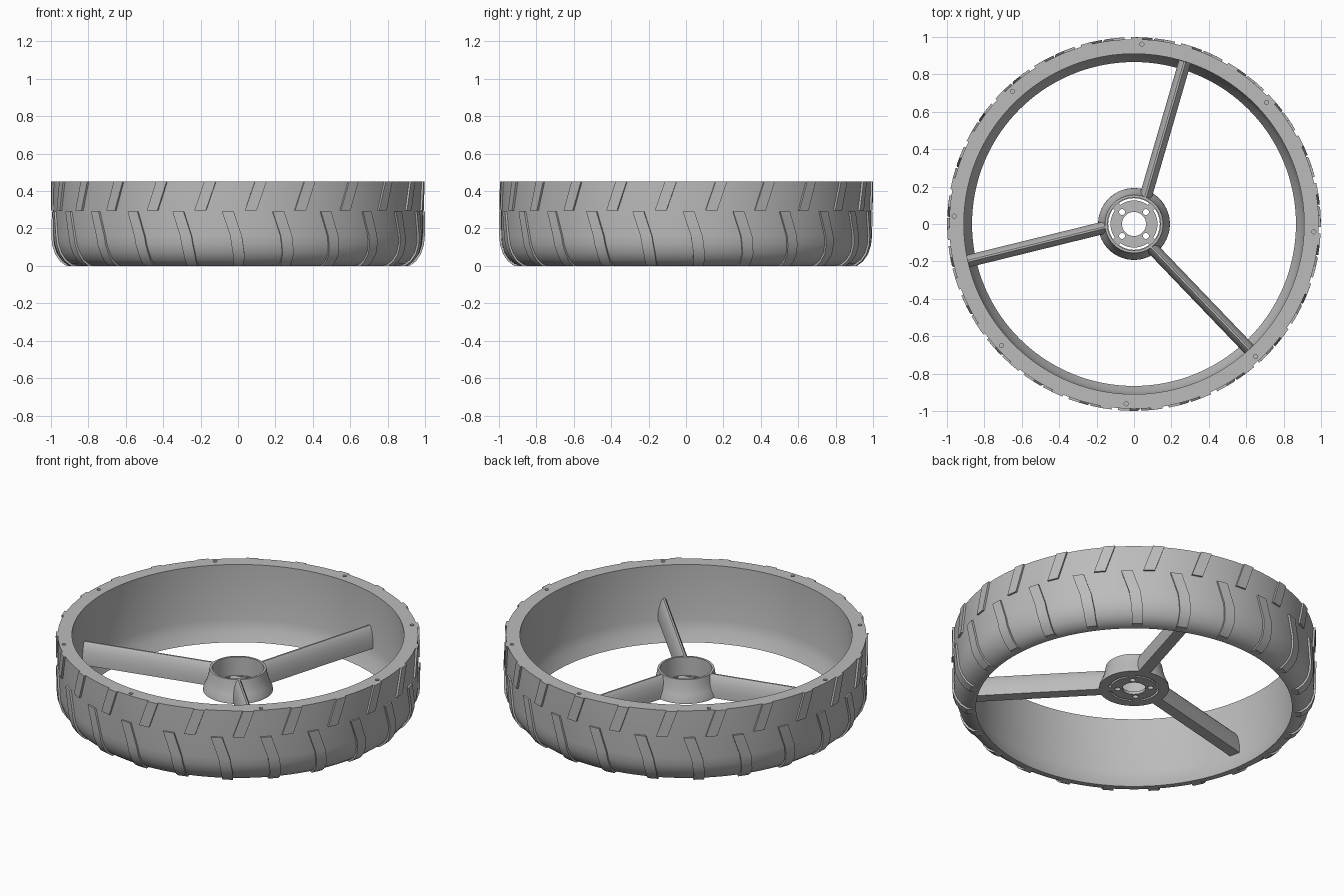
import bpy, bmesh
from math import sin, cos, radians, pi

if "Cube" in bpy.data.objects:
    bpy.data.objects.remove(bpy.data.objects["Cube"])

grey = bpy.data.materials.new("plain grey")
grey.use_nodes = True
colour = (0.5, 0.5, 0.5, 1)
grey.diffuse_color = colour
grey.node_tree.nodes["Principled BSDF"].inputs["Base Color"].default_value = colour


def finish(name, bm):
    bmesh.ops.recalc_face_normals(bm, faces=bm.faces)
    mesh = bpy.data.meshes.new(name)
    bm.to_mesh(mesh)
    bm.free()
    mesh.materials.append(grey)
    ob = bpy.data.objects.new(name, mesh)
    bpy.context.collection.objects.link(ob)
    return ob


def loft(bm, rings, closed=False):
    """Skin a list of equal-sized closed cross-sections."""
    loops = [[bm.verts.new(p) for p in ring] for ring in rings]
    n = len(loops[0])
    for i in range(len(loops) - (not closed)):
        a, b = loops[i], loops[(i + 1) % len(loops)]
        for j in range(n):
            k = (j + 1) % n
            bm.faces.new((a[j], a[k], b[k], b[j]))
    if not closed:
        bm.faces.new(loops[0][::-1])
        bm.faces.new(loops[-1])


def polar(r, a, z):
    return (r * cos(a), r * sin(a), z)


def lathe(name, profile, steps=144):
    bm = bmesh.new()
    loft(bm, [[polar(r, 2 * pi * i / steps, z) for r, z in profile]
              for i in range(steps)], closed=True)
    return finish(name, bm)


def arc_block(bm, r0, r1, z0, z1, start, end, steps=12):
    section = [(r0, z0), (r1, z0), (r1, z1), (r0, z1)]
    loft(bm, [[polar(r, start + (end - start) * i / steps, z) for r, z in section]
              for i in range(steps + 1)])


def rod(bm, r, angle, radius, z0, z1, sides=20):
    cx, cy, _ = polar(r, angle, 0)
    loft(bm, [[(cx + radius * cos(2 * pi * i / sides),
                cy + radius * sin(2 * pi * i / sides), z) for i in range(sides)]
              for z in (z0, z1)])


def cut(ob, bm):
    """Subtract the cutter and keep the result as plain mesh."""
    cutter = finish("cutter", bm)
    cutter.hide_render = True
    mod = ob.modifiers.new("cut", 'BOOLEAN')
    mod.operation, mod.solver, mod.object = 'DIFFERENCE', 'EXACT', cutter
    graph = bpy.context.evaluated_depsgraph_get()
    mesh = bpy.data.meshes.new_from_object(ob.evaluated_get(graph))
    ob.modifiers.clear()
    ob.data = mesh
    bpy.data.objects.remove(cutter)


# Tyre shell: straight wall, rounded shoulder at the bottom
shoulder = [(0.988, 0.16), (0.984, 0.115), (0.97, 0.07), (0.945, 0.033),
            (0.915, 0.01), (0.88, 0)]
tyre = lathe("tyre", [(0.91, 0.45), (0.988, 0.45)] + shoulder
             + [(0.866, 0), (0.895, 0.06), (0.91, 0.12)])
bm = bmesh.new()
for i in range(8):
    rod(bm, 0.962, radians(45 * i - 2.5), 0.011, 0.41, 0.5)
cut(tyre, bm)

# Tread bars: slanted blocks standing slightly proud of the tyre
COUNT = 23
LIFT, SINK, HALF = 0.011, 0.012, radians(1.8)


def tread_row(name, path, phase):
    bm = bmesh.new()
    for i in range(COUNT):
        base = radians(phase) + 2 * pi * i / COUNT
        rings = []
        for r, z, shift, nr, nz in path:
            a = base + radians(shift)
            out = (r + LIFT * nr, max(z + LIFT * nz, 0))
            inn = (r - SINK * nr, max(z - SINK * nz, 0))
            rings.append([polar(inn[0], a - HALF, inn[1]), polar(out[0], a - HALF, out[1]),
                          polar(out[0], a + HALF, out[1]), polar(inn[0], a + HALF, inn[1])])
        loft(bm, rings)
    return finish(name, bm)


upper_path = [(0.988, 0.45, 3.1, 1, 0), (0.988, 0.295, 0, 1, 0)]
lower_path = [(0.988, 0.29, 0, 1, 0)]
for i, (r, z) in enumerate(shoulder):
    t = (pi / 2) * i / (len(shoulder) - 1)
    lower_path.append((r, z, min(3.3, 2.5 + 0.4 * i), cos(t), -sin(t)))
tread_row("upper_tread", upper_path, 3.9 - 90)
tread_row("lower_tread", lower_path, -3.1 - 90)

# Hub: flared cup with a pierced floor
FLOOR = 0.12
hub = lathe("hub", [(0.064, FLOOR), (0.192, FLOOR), (0.19, 0.135), (0.176, 0.165),
                    (0.163, 0.205), (0.155, 0.25), (0.142, 0.25), (0.142, 0.137),
                    (0.064, 0.137)], 96)
bm = bmesh.new()
for i in range(4):
    rod(bm, 0.09, radians(90 * i + 45), 0.016, 0.1, 0.16)
    mid = radians(90 * i)
    arc_block(bm, 0.126, 0.138, 0.1, 0.16, mid - radians(36), mid + radians(36))
cut(hub, bm)

# Spokes: flat underside, upright sides and a rounded ridge, set off-centre
half_section = [(0.033, FLOOR), (0.033, 0.165), (0.025, 0.205), (0.014, 0.238), (0.005, 0.25)]
section = half_section + [(-y, z) for y, z in reversed(half_section)]
for i in range(3):
    a = radians(73.8 + 120 * i)
    bm = bmesh.new()
    loft(bm, [[(x * cos(a) - (y - 0.019) * sin(a), x * sin(a) + (y - 0.019) * cos(a), z)
               for y, z in section] for x in (0.148, 0.909)])
    finish("spoke_%d" % (i + 1), bm)

# Smooth shading with crisp edges
bpy.ops.object.select_all(action='DESELECT')
for ob in bpy.context.collection.objects:
    if ob.type == 'MESH' and ob.data.materials and ob.data.materials[0] == grey:
        ob.select_set(True)
        bpy.context.view_layer.objects.active = ob
bpy.ops.object.shade_smooth_by_angle(angle=radians(30))
